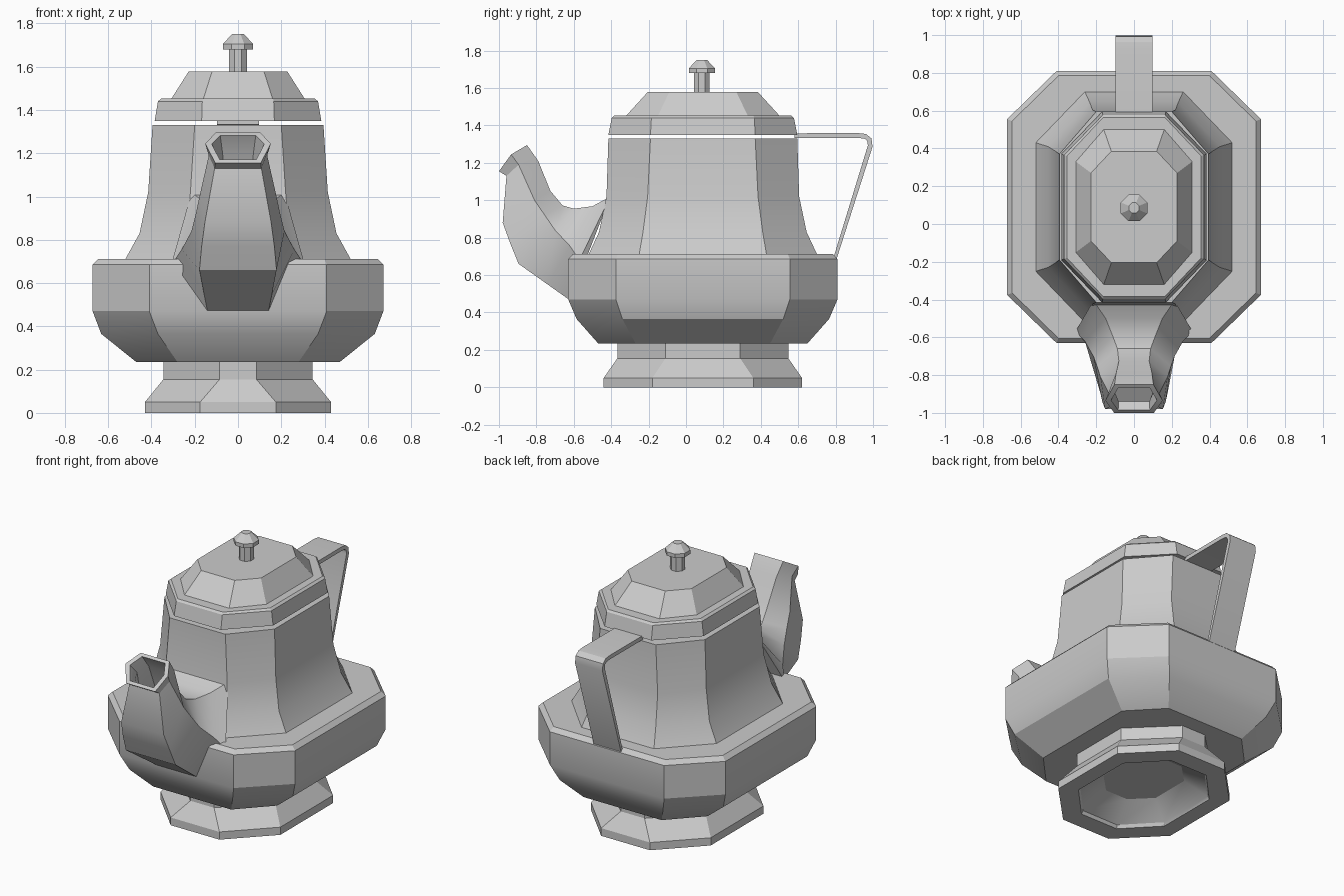
import bpy, math
from mathutils import Vector

CY = 0.09  # body axis is set back from the spout


def make(name, verts, faces, angle=28):
    me = bpy.data.meshes.new(name)
    me.from_pydata(verts, [], faces)
    me.update()
    ob = bpy.data.objects.new(name, me)
    bpy.context.collection.objects.link(ob)
    bpy.ops.object.select_all(action='DESELECT')
    ob.select_set(True)
    bpy.context.view_layer.objects.active = ob
    bpy.ops.object.mode_set(mode='EDIT')
    bpy.ops.mesh.select_all(action='SELECT')
    bpy.ops.mesh.normals_make_consistent(inside=False)
    bpy.ops.object.mode_set(mode='OBJECT')
    bpy.ops.object.shade_smooth_by_angle(angle=math.radians(angle))
    return ob


def loft(name, rings, cap_start=True, cap_end=True):
    n = len(rings[0])
    verts = [v for r in rings for v in r]
    faces = [(i * n + j, i * n + (j + 1) % n, (i + 1) * n + (j + 1) % n, (i + 1) * n + j)
             for i in range(len(rings) - 1) for j in range(n)]
    if cap_start:
        faces.append(tuple(reversed(range(n))))
    if cap_end:
        faces.append(tuple(range(len(verts) - n, len(verts))))
    return make(name, verts, faces)


def octagon(z, hx, hy, fx, fy):
    """Chamfered rectangle: half sizes hx, hy; half flat lengths fx, fy."""
    pts = [(hx, -fy), (hx, fy), (fx, hy), (-fx, hy), (-hx, fy), (-hx, -fy), (-fx, -hy), (fx, -hy)]
    return [(x, y + CY, z) for x, y in pts]


# foot with hollow underside
loft("foot", [octagon(*r) for r in [
    (0.11, 0.20, 0.25, 0.08, 0.13),
    (0.02, 0.32, 0.40, 0.13, 0.20),
    (0.00, 0.33, 0.41, 0.135, 0.205),
    (0.00, 0.43, 0.53, 0.175, 0.27),
    (0.05, 0.43, 0.53, 0.175, 0.27),
    (0.155, 0.345, 0.457, 0.085, 0.20),
    (0.24, 0.345, 0.457, 0.085, 0.20)]])

# bowl and neck
loft("body", [octagon(*r) for r in [
    (0.235, 0.47, 0.56, 0.28, 0.36),
    (0.365, 0.632, 0.675, 0.37, 0.43),
    (0.47, 0.672, 0.72, 0.41, 0.465),
    (0.685, 0.672, 0.72, 0.41, 0.465),
    (0.712, 0.645, 0.695, 0.40, 0.455),
    (0.712, 0.52, 0.61, 0.26, 0.34),
    (0.83, 0.455, 0.555, 0.235, 0.32),
    (1.02, 0.415, 0.515, 0.22, 0.295),
    (1.33, 0.395, 0.505, 0.20, 0.28)]])

# lid floating just above the neck
loft("lid", [octagon(*r) for r in [
    (1.35, 0.385, 0.505, 0.168, 0.28),
    (1.44, 0.37, 0.487, 0.165, 0.275),
    (1.452, 0.355, 0.475, 0.162, 0.27),
    (1.452, 0.308, 0.41, 0.16, 0.24),
    (1.578, 0.228, 0.295, 0.12, 0.18)]])

# knob
loft("knob", [[(r * math.cos((k + .5) * math.pi / 4), 0.085 + r * math.sin((k + .5) * math.pi / 4), z)
               for k in range(8)] for z, r in [
    (1.57, 0.045), (1.68, 0.045), (1.68, 0.076), (1.705, 0.076), (1.75, 0.03)]])


# spout: six-sided sections given as (x, y, z) of lower, side and upper edge
def section(low, side, top):
    half = [low, side, top]
    return [Vector(p) for p in half] + [Vector((-x, y, z)) for x, y, z in reversed(half)]


def shrink(ring, s):
    c = sum(ring, Vector()) / len(ring)
    return [c + (p - c) * s for p in ring]


outer = [section(*s) for s in [
    ((0.14, -0.62, 0.465), (0.31, -0.57, 0.68), (0.215, -0.405, 1.02)),
    ((0.157, -0.74, 0.55), (0.26, -0.62, 0.755), (0.15, -0.50, 0.968)),
    ((0.178, -0.895, 0.66), (0.215, -0.70, 0.84), (0.11, -0.60, 0.955)),
    ((0.168, -0.94, 0.77), (0.195, -0.755, 0.92), (0.088, -0.66, 0.972)),
    ((0.153, -0.98, 0.88), (0.178, -0.81, 1.00), (0.08, -0.725, 1.05)),
    ((0.108, -0.96, 1.13), (0.135, -0.895, 1.19), (0.095, -0.79, 1.21)),
    ((0.105, -1.0, 1.155), (0.152, -0.935, 1.245), (0.103, -0.85, 1.295))]]
inner = [shrink(outer[-1], 0.8), shrink(outer[-2], 0.75), shrink(outer[-3], 0.7)]
loft("spout", outer + inner)

# flat strap handle
path = [(0.58, 1.345), (0.92, 1.346), (0.958, 1.342), (0.98, 1.325), (0.985, 1.29), (0.797, 0.69)]
path = [Vector(p) for p in path]
rings = []
for i, p in enumerate(path):
    d = (path[min(i + 1, len(path) - 1)] - path[max(i - 1, 0)]).normalized()
    nrm = Vector((-d.y, d.x)) * (0.013 if i < 5 else 0.009)
    a, b = p + nrm, p - nrm
    rings.append([(-0.098, *a), (0.098, *a), (0.098, *b), (-0.098, *b)])
loft("handle", rings)
